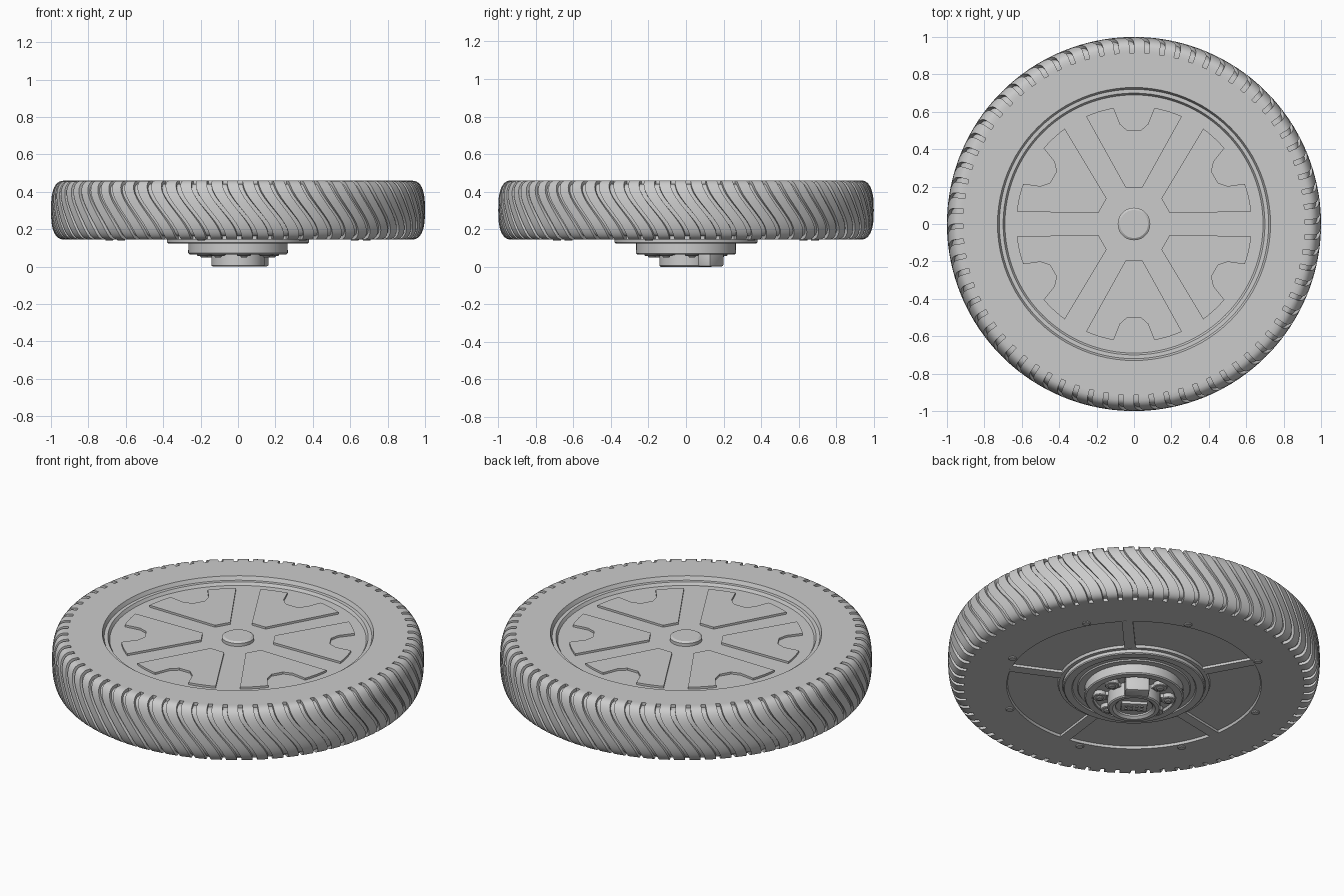
import bpy, bmesh
from math import sin, cos, pi, radians

if "Cube" in bpy.data.objects:
    bpy.data.objects.remove(bpy.data.objects["Cube"])


def finish(bm, name, angle=30):
    bmesh.ops.remove_doubles(bm, verts=bm.verts, dist=1e-5)
    bmesh.ops.recalc_face_normals(bm, faces=bm.faces)
    me = bpy.data.meshes.new(name)
    bm.to_mesh(me)
    bm.free()
    ob = bpy.data.objects.new(name, me)
    bpy.context.collection.objects.link(ob)
    bpy.ops.object.select_all(action='DESELECT')
    ob.select_set(True)
    bpy.context.view_layer.objects.active = ob
    bpy.ops.object.shade_smooth_by_angle(angle=radians(angle))
    return ob


def skin(bm, rings):
    """Join neighbouring closed rings of points with quads."""
    vs = [[bm.verts.new(p) for p in ring] for ring in rings]
    n = len(vs[0])
    for a, b in zip(vs, vs[1:]):
        for i in range(n):
            j = (i + 1) % n
            bm.faces.new((a[i], a[j], b[j], b[i]))


def lathe(name, profile, n=96, centre=(0, 0)):
    bm = bmesh.new()
    skin(bm, [[(centre[0] + r * cos(2 * pi * i / n), centre[1] + r * sin(2 * pi * i / n), z)
               for i in range(n)] for r, z in profile])
    return finish(bm, name)


def cylinder(name, r, z0, z1, n=32, centre=(0, 0), bevel=0.004):
    return lathe(name, [(0, z0), (r - bevel, z0), (r, z0 + bevel), (r, z1), (0, z1)], n, centre)


def polar(r, a):
    return r * cos(radians(a)), r * sin(radians(a))


def plate(name, outline, z0, z1, bevel=0.0):
    """Prism from a flat outline, optionally with softened edges."""
    bm = bmesh.new()
    lo = [bm.verts.new((x, y, z0)) for x, y in outline]
    hi = [bm.verts.new((x, y, z1)) for x, y in outline]
    n = len(outline)
    bm.faces.new(lo[::-1])
    bm.faces.new(hi)
    for i in range(n):
        j = (i + 1) % n
        bm.faces.new((lo[i], lo[j], hi[j], hi[i]))
    if bevel:
        bmesh.ops.bevel(bm, geom=bm.edges[:], offset=bevel, segments=2, affect='EDGES', profile=0.5)
    return finish(bm, name)


def bar(name, angle, r0, r1, width, z0, z1, bevel=0.0):
    """Radial bar pointing along the given angle."""
    c, s, h = cos(radians(angle)), sin(radians(angle)), width / 2
    pts = [(r0, -h), (r1, -h), (r1, h), (r0, h)]
    return plate(name, [(x * c - y * s, x * s + y * c) for x, y in pts], z0, z1, bevel)


# Tyre: rounded section, with S-shaped grooves swept across the tread
GROOVES, DEPTH, MID, HALF = 72, 0.018, 0.3025, 0.1575
rows = [(0.735, MID + HALF, 0, 0, 0), (0.915, MID + HALF, 0, 0, 0)]
steps = 20
for k in range(steps + 1):
    a = pi / 2 - pi * k / steps
    c, s = max(cos(a), 0), sin(a)
    r = 0.925 + 0.075 * c ** 0.75
    z = MID + HALF * abs(s) ** 0.75 * (1 if s > 0 else -1)
    rows.append((r, z, c, s, DEPTH))
rows.insert(2, (0.915, MID + HALF, 0, 1, DEPTH))
rows.append((0.915, MID - HALF, 0, -1, DEPTH))
rows += [(0.915, MID - HALF, 0, 0, 0), (0.735, MID - HALF, 0, 0, 0)]
rings = []
for r, z, nr, nz, d in rows:
    t = (MID + HALF - z) / (2 * HALF)
    shift = 0.17 * t * t * (3 - 2 * t)
    ring = []
    for g in range(GROOVES):
        for phase, cut in ((0, 0), (0, 1), (0.3, 1), (0.3, 0), (0.65, 0)):
            th = 2 * pi * (g + phase) / GROOVES + shift
            rr, zz = r - cut * d * nr, z - cut * d * nz
            ring.append((rr * cos(th), rr * sin(th), zz))
    rings.append(ring)
bm = bmesh.new()
skin(bm, rings)
finish(bm, "tyre")

# Wheel disc: stepped dish on top, annular recess underneath
lathe("wheel_disc", [(0, 0.42), (0.69, 0.42), (0.70, 0.437), (0.72, 0.437), (0.73, 0.459), (0.74, 0.459),
                     (0.74, 0.146), (0.685, 0.146), (0.68, 0.16), (0.41, 0.16), (0.405, 0.145),
                     (0.385, 0.145), (0.385, 0.155), (0, 0.155)])
lathe("centre_cap", [(0, 0.446), (0.075, 0.446), (0.087, 0.438), (0.087, 0.42)], 48)

# Six raised, notched cover plates on the top face
for k in range(6):
    m = 30 + 60 * k
    arc_a = [polar(0.63, m - 24 + 14 * i / 5) for i in range(6)]
    arc_b = [polar(0.63, m + 10 + 14 * i / 5) for i in range(6)]
    notch = [polar(0.54, m - 8), polar(0.50, m - 4), polar(0.50, m + 4), polar(0.54, m + 8)]
    plate(f"cover_plate_{k}", [polar(0.20, m - 13)] + arc_a + notch + arc_b + [polar(0.20, m + 13)],
          0.415, 0.432)

# Underside ribs and rim bolts
for k in range(5):
    bar(f"back_rib_{k}", 47 + 72 * k, 0.395, 0.69, 0.06, 0.1455, 0.17)
for k in range(8):
    cylinder(f"rim_bolt_{k}", 0.022, 0.139, 0.16, 16, polar(0.715, 74 + 45 * k))

# Hub: flange and open drum
lathe("hub_flange", [(0.24, 0.125), (0.30, 0.125), (0.305, 0.132), (0.33, 0.132), (0.335, 0.125),
                     (0.375, 0.125), (0.38, 0.13), (0.38, 0.16)])
lathe("hub_drum", [(0, 0.085), (0.215, 0.085), (0.22, 0.07), (0.245, 0.07), (0.245, 0.078),
                   (0.26, 0.078), (0.265, 0.083), (0.265, 0.13)], 72)
lathe("drum_lip", [(0.222, 0.09), (0.225, 0.066), (0.26, 0.066), (0.266, 0.072), (0.266, 0.09)], 72)

# Mounting lobes with bolts around the axle boss
for k in range(7):
    ang = 55 + 45 * (k + 1)
    p = polar(0.185, ang)
    cylinder(f"hub_lobe_{k}", 0.038, 0.058, 0.09, 24, p)
    bar(f"lobe_web_{k}", ang, 0.10, 0.185, 0.05, 0.064, 0.09)
    cylinder(f"hub_bolt_{k}", 0.02, 0.05, 0.06, 16, p)

# Axle boss with cable arm and socket block
lathe("axle_boss", [(0, 0.022), (0.10, 0.022), (0.10, 0.012), (0.115, 0.0), (0.135, 0.0),
                    (0.142, 0.006), (0.142, 0.09)], 48)
bar("cable_arm", 55.6, 0.115, 0.20, 0.13, 0.002, 0.09, 0.008)
bar("socket_block", 55.6, -0.04, 0.04, 0.14, 0.006, 0.03, 0.005)
for i in range(4):
    for j in range(2):
        c, s = cos(radians(55.6)), sin(radians(55.6))
        u, v = -0.015 + 0.03 * j, -0.042 + 0.028 * i
        cylinder(f"socket_pin_{i}_{j}", 0.008, 0.001, 0.01, 8, (u * c - v * s, u * s + v * c), 0.002)
